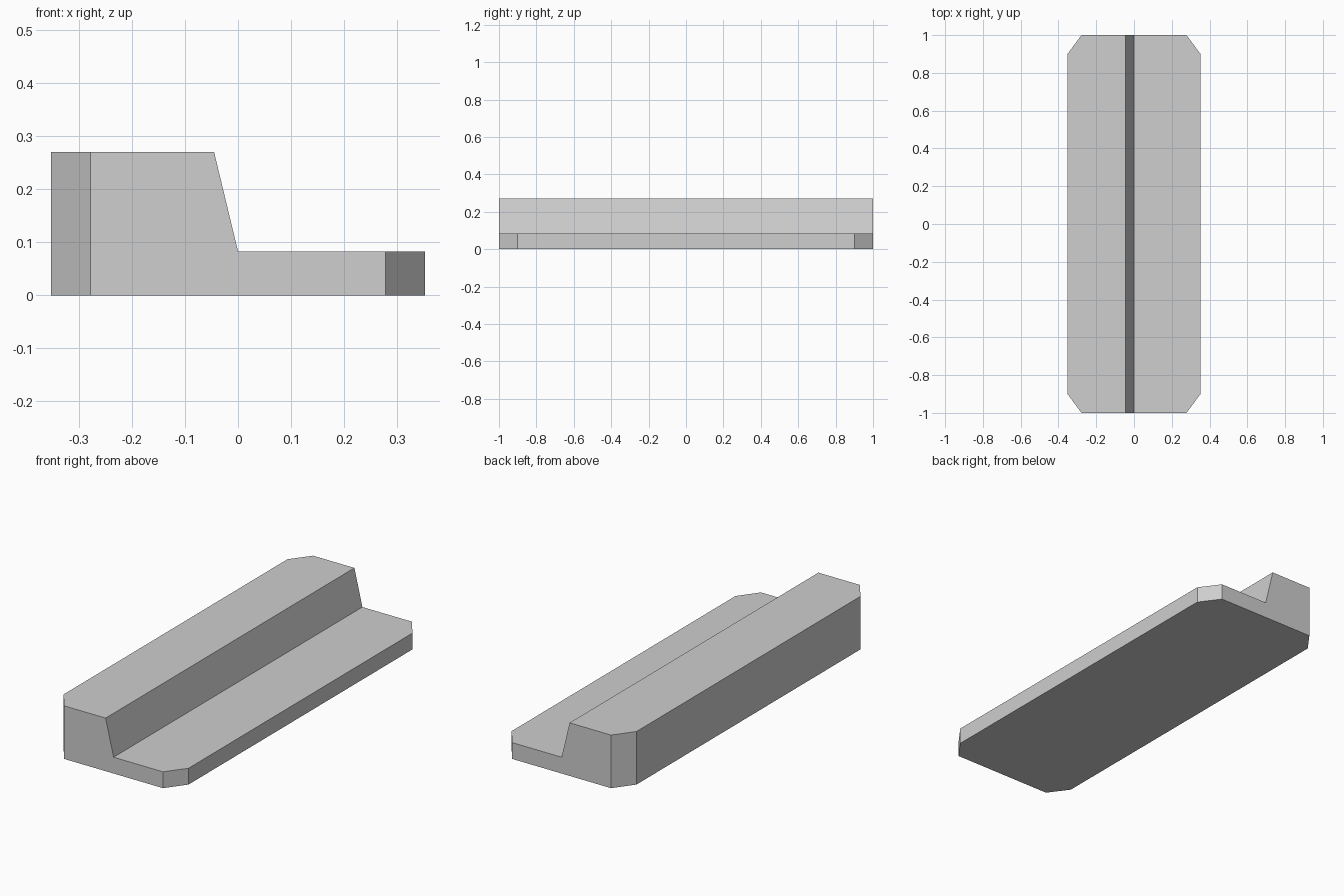
import bpy
import bmesh
from mathutils import Vector

if "Cube" in bpy.data.objects:
    bpy.data.objects.remove(bpy.data.objects["Cube"], do_unlink=True)

HALF_W, HALF_L = 0.352, 1.0
CUT_X, CUT_Y = 0.278, 0.9      # where the corner cuts begin
LOW, HIGH = 0.083, 0.27

grey = bpy.data.materials.new("light grey")
grey.use_nodes = True
colour = (0.62, 0.62, 0.62, 1)
grey.diffuse_color = colour
grey.node_tree.nodes["Principled BSDF"].inputs["Base Color"].default_value = colour

# Stepped cross-section with a sloped riser, extruded along the length
profile = [(-HALF_W, 0), (HALF_W, 0), (HALF_W, LOW), (0, LOW),
           (-0.045, HIGH), (-HALF_W, HIGH)]
bm = bmesh.new()
end = bm.faces.new([bm.verts.new((x, -HALF_L, z)) for x, z in profile])
solid = bmesh.ops.extrude_face_region(bm, geom=[end], use_keep_orig=True)
moved = [g for g in solid["geom"] if isinstance(g, bmesh.types.BMVert)]
bmesh.ops.translate(bm, verts=moved, vec=(0, 2 * HALF_L, 0))

# Slice off the four vertical corners and cap each cut
for sx in (-1, 1):
    for sy in (-1, 1):
        normal = Vector((sx * (HALF_L - CUT_Y), sy * (HALF_W - CUT_X), 0)).normalized()
        cut = bmesh.ops.bisect_plane(
            bm, geom=bm.verts[:] + bm.edges[:] + bm.faces[:],
            plane_co=(sx * CUT_X, sy * HALF_L, 0), plane_no=normal, clear_outer=True)
        rim = [g for g in cut["geom_cut"] if isinstance(g, bmesh.types.BMEdge)]
        bmesh.ops.holes_fill(bm, edges=rim, sides=0)
bmesh.ops.recalc_face_normals(bm, faces=bm.faces[:])

mesh = bpy.data.meshes.new("stepped_block")
bm.to_mesh(mesh)
bm.free()
mesh.materials.append(grey)
block = bpy.data.objects.new("stepped_block", mesh)
bpy.context.collection.objects.link(block)
